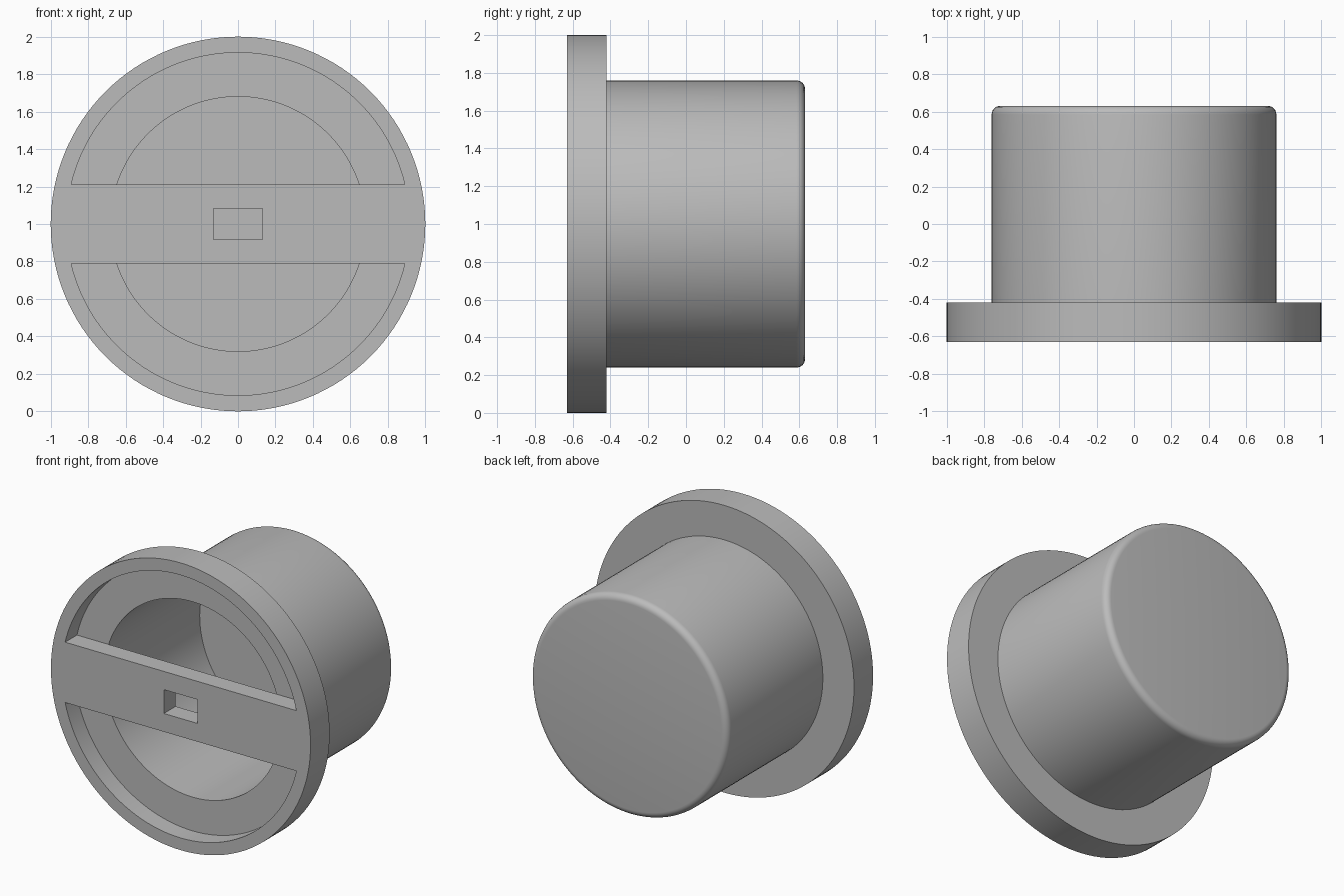
import bpy
import bmesh
from math import pi, cos, sin, asin, sqrt

if "Cube" in bpy.data.objects:
    bpy.data.objects.remove(bpy.data.objects["Cube"])

CENTRE_Z = 1.0
SIDES = 128
FRONT, FLANGE_BACK, BACK = -0.63, -0.42, 0.63
FLOOR, CAVITY_END = -0.50, 0.55
BODY_R, CAVITY_R, RECESS_R = 0.76, 0.68, 0.915
BAR_HALF = 0.21
ROUND = 0.045

grey = bpy.data.materials.new("plain grey")
grey.use_nodes = True
colour = (0.5, 0.5, 0.5, 1)
grey.diffuse_color = colour
grey.node_tree.nodes["Principled BSDF"].inputs["Base Color"].default_value = colour


def add_object(name, bm):
    bmesh.ops.recalc_face_normals(bm, faces=bm.faces)
    mesh = bpy.data.meshes.new(name)
    bm.to_mesh(mesh)
    bm.free()
    mesh.materials.append(grey)
    obj = bpy.data.objects.new(name, mesh)
    bpy.context.collection.objects.link(obj)
    return obj


def prism(name, outline, y0, y1):
    """Extrude an x-z outline, given about the axis, from y0 to y1."""
    bm = bmesh.new()
    face = bm.faces.new([bm.verts.new((x, y0, CENTRE_Z + z)) for x, z in outline])
    new = bmesh.ops.extrude_face_region(bm, geom=[face])["geom"]
    verts = [v for v in new if isinstance(v, bmesh.types.BMVert)]
    bmesh.ops.translate(bm, verts=verts, vec=(0, y1 - y0, 0))
    return add_object(name, bm)


def arc(radius, start, end, steps):
    return [(radius * cos(start + (end - start) * i / steps),
             radius * sin(start + (end - start) * i / steps)) for i in range(steps + 1)]


# Solid plug: flange and body with a rounded back edge
profile = [(0, FRONT), (1, FRONT), (1, FLANGE_BACK), (BODY_R, FLANGE_BACK)]
profile += [(BODY_R - ROUND + a, BACK - ROUND + b) for a, b in arc(ROUND, 0, pi / 2, 6)]
profile.append((0, BACK))
bm = bmesh.new()
rings = []
for r, y in profile:
    count = SIDES if r > 0 else 1
    rings.append([bm.verts.new((r * cos(2 * pi * i / SIDES), y,
                                CENTRE_Z + r * sin(2 * pi * i / SIDES)))
                  for i in range(count)])
for low, high in zip(rings, rings[1:]):
    if len(low) > 1 and len(high) > 1:
        for i in range(SIDES):
            j = (i + 1) % SIDES
            bm.faces.new((low[i], low[j], high[j], high[i]))
# Flat end discs
for pole, rim in ((rings[0], rings[1]), (rings[-1], rings[-2])):
    bm.verts.remove(pole[0])
    bm.faces.new(rim)
plug = add_object("plug", bm)

# Cutters: hollow body, recess above and below the grip bar, slot in the bar
cutters = [prism("cavity_cutter", arc(CAVITY_R, 0, 2 * pi, SIDES)[:-1], FLOOR, CAVITY_END)]
angle = asin(BAR_HALF / RECESS_R)
half_moon = arc(RECESS_R, angle, pi - angle, 56)
for side, label in ((1, "upper"), (-1, "lower")):
    outline = [(x, side * z) for x, z in half_moon]
    cutters.append(prism(label + "_recess_cutter", outline, FRONT - 0.1, FLOOR))
slot = [(-0.13, -0.083), (0.13, -0.083), (0.13, 0.083), (-0.13, 0.083)]
cutters.append(prism("slot_cutter", slot, FRONT - 0.1, FLOOR + 0.05))

for cutter in cutters:
    mod = plug.modifiers.new(cutter.name, 'BOOLEAN')
    mod.operation = 'DIFFERENCE'
    mod.solver = 'EXACT'
    mod.object = cutter
    cutter.hide_render = True

# Bake the cuts and discard the cutters
graph = bpy.context.evaluated_depsgraph_get()
baked = bpy.data.meshes.new_from_object(plug.evaluated_get(graph))
plug.modifiers.clear()
plug.data = baked
for cutter in cutters:
    bpy.data.objects.remove(cutter)

bpy.ops.object.select_all(action='DESELECT')
plug.select_set(True)
bpy.context.view_layer.objects.active = plug
bpy.ops.object.shade_smooth_by_angle(angle=pi / 6)
